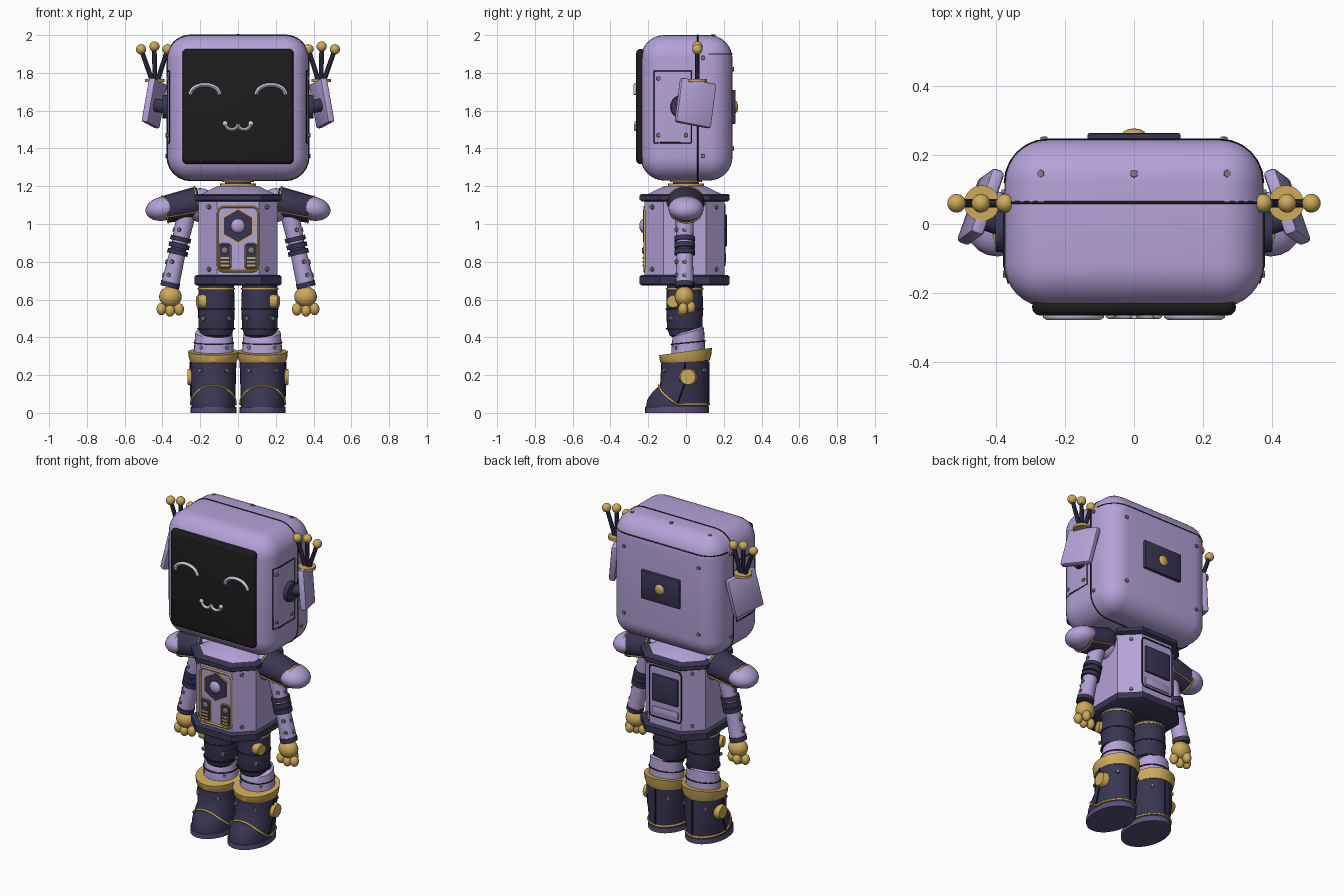
import bpy, bmesh
from math import sin, cos, pi, radians, sqrt
from mathutils import Vector, Matrix, Euler

cube = bpy.data.objects.get("Cube")
if cube:
    bpy.data.objects.remove(cube)


def material(name, *rgb):
    m = bpy.data.materials.new(name)
    m.use_nodes = True
    m.diffuse_color = (*rgb, 1)
    bsdf = m.node_tree.nodes["Principled BSDF"]
    bsdf.inputs["Base Color"].default_value = (*rgb, 1)
    bsdf.inputs["Roughness"].default_value = 0.6
    return m


lavender = material("lavender", .46, .36, .69)
navy = material("navy", .04, .036, .085)
gold = material("gold", .62, .4, .1)
black = material("black", .012, .012, .012)
pale = material("pale", .66, .58, .74)
grey = material("grey", .2, .2, .2)
sole_purple = material("sole purple", .1, .08, .2)


# ---------- helpers ----------
def finish(name, bm, mat, pair=False, angle=35):
    """Turn a bmesh into an object, and its mirror image when paired."""
    for side in ((1, -1) if pair else (1,)):
        if side < 0:
            bm.transform(Matrix.Scale(-1, 4, Vector((1, 0, 0))))
        bmesh.ops.recalc_face_normals(bm, faces=bm.faces)
        mesh = bpy.data.meshes.new(name)
        bm.to_mesh(mesh)
        mesh.materials.clear()
        mesh.materials.append(mat)
        mesh.shade_smooth()
        mesh.set_sharp_from_angle(angle=radians(angle))
        label = ("left_" if side > 0 else "right_") + name if pair else name
        bpy.context.collection.objects.link(bpy.data.objects.new(label, mesh))
    bm.free()


def box(name, center, size, mat, bevel=0.0, steps=2, rot=(0, 0, 0), pair=False):
    bm = bmesh.new()
    bmesh.ops.create_cube(bm, size=1, matrix=Matrix.Diagonal((*size, 1)))
    if bevel:
        bmesh.ops.bevel(bm, geom=bm.edges[:], offset=bevel, segments=steps, profile=0.5, affect='EDGES')
    bm.transform(Matrix.Translation(center) @ Euler(rot).to_matrix().to_4x4())
    finish(name, bm, mat, pair)


def rod(name, start, end, r0, r1, mat, pair=False, sides=20):
    start, end = Vector(start), Vector(end)
    bm = bmesh.new()
    turn = (end - start).to_track_quat('Z', 'Y').to_matrix().to_4x4()
    bmesh.ops.create_cone(bm, cap_ends=True, segments=sides, radius1=r0, radius2=r1,
                          depth=(end - start).length, matrix=Matrix.Translation((start + end) / 2) @ turn)
    finish(name, bm, mat, pair)


def ball(name, center, size, mat, pair=False, rot=(0, 0, 0)):
    bm = bmesh.new()
    bmesh.ops.create_uvsphere(bm, u_segments=20, v_segments=12, radius=1)
    bm.transform(Matrix.LocRotScale(Vector(center), Euler(rot), Vector(size)))
    finish(name, bm, mat, pair)


def skin(name, rings, mat, pair=False, angle=35):
    """Join rings of points into a capped solid."""
    bm = bmesh.new()
    loops = [[bm.verts.new(p) for p in ring] for ring in rings]
    n = len(loops[0])
    for low, high in zip(loops, loops[1:]):
        for i in range(n):
            j = (i + 1) % n
            bm.faces.new((low[i], low[j], high[j], high[i]))
    bm.faces.new(loops[0])
    bm.faces.new(loops[-1])
    finish(name, bm, mat, pair, angle)


def tube(name, points, radius, mat, closed=False, pair=False):
    curve = bpy.data.curves.new(name, 'CURVE')
    curve.dimensions = '3D'
    curve.bevel_depth, curve.bevel_resolution, curve.use_fill_caps = radius, 1, True
    spline = curve.splines.new('POLY')
    spline.points.add(len(points) - 1)
    for p, co in zip(spline.points, points):
        p.co = (*co, 1)
    spline.use_cyclic_u = closed
    temp = bpy.data.objects.new(name, curve)
    bpy.context.collection.objects.link(temp)
    graph = bpy.context.evaluated_depsgraph_get()
    mesh = bpy.data.meshes.new_from_object(temp.evaluated_get(graph))
    bm = bmesh.new()
    bm.from_mesh(mesh)
    bpy.data.objects.remove(temp)
    bpy.data.meshes.remove(mesh)
    finish(name, bm, mat, pair, 60)


def ellipse(cx, cy, z, rx, ry, slope=0.0, n=28):
    turns = [2 * pi * i / n for i in range(n)]
    return [(cx + rx * sin(a), cy - ry * cos(a), z - slope * ry * cos(a)) for a in turns]


def round_rect(w, h, r, steps=6):
    pts = []
    for k, (sx, sy) in enumerate(((1, 1), (-1, 1), (-1, -1), (1, -1))):
        for i in range(steps + 1):
            a = (k + i / steps) * pi / 2
            pts.append((sx * (w - r) + r * cos(a), sy * (h - r) + r * sin(a)))
    return pts


def octagon(hx, hy, cut, z):
    corners = [(hx, hy - cut), (hx - cut, hy)]
    half = corners + [(-x, y) for x, y in reversed(corners)]
    return [(x, y - .007, z) for x, y in half + [(-x, -y) for x, y in half]]


def bolt(name, place, normal, pair=True):
    place, normal = Vector(place), Vector(normal).normalized()
    rod(name, place - normal * .01, place + normal * .008, .014, .011, grey, pair, 6)


# ---------- head ----------
R = .125
box("head", (0, .003, 1.615), (.75, .486, .77), lavender, R, 8)
box("face_screen", (0, -.24, 1.622), (.59, .05, .61), black, .024, 3)
skin("screen_bezel", [[(x, y, 1.622 + z) for x, z in round_rect(.293, .303, .05)] for y in (-.2, -.25)], black)
tube("head_seam", [(x, .062, 1.615 + z) for x, z in round_rect(.375, .385, R)], .004, black, True)
tube("crown_seam", [(x, y, 1.9) for x, y in round_rect(.373, .243, R) if y > .06][:14], .004, black)


def head_side(y):
    over = max(0, abs(y - .003) - .118)
    return .25 + sqrt(R * R - over * over)


rect = [(-.17, 1.43), (-.12, 1.43), (.03, 1.43), (.03, 1.81), (-.12, 1.81), (-.17, 1.81)]
tube("head_panel_seam", [(head_side(y), y, z) for y, z in rect], .004, black, True, True)
for y, z in ((-.145, 1.77), (-.145, 1.47), (.0, 1.47), (.09, 1.88), (.09, 1.36)):
    bolt("head_side_bolt", (head_side(y), y, z), (1, 0, 0))
for z in (1.82, 1.4):
    bolt("head_back_bolt", (.26, .245, z), (.1, 1, 0))
bolt("head_top_bolt", (.27, .145, 1.99), (.2, .1, 1))
bolt("head_top_middle_bolt", (0, .145, 1.996), (0, .1, 1), False)
box("head_back_plate", (0, .25, 1.62), (.27, .025, .18), navy, .006)
ball("head_back_knob", (0, .262, 1.62), (.032, .014, .032), gold)

# face
arc = [pi * i / 12 for i in range(13)]
tube("eye", [(.175 + .078 * cos(a), -.265, 1.685 + .052 * sin(a)) for a in arc], .012, pale, pair=True)
tube("mouth", [(.033 + .033 * cos(a), -.265, 1.53 - .03 * sin(a)) for a in arc], .01, pale, pair=True)
ball("mouth_corner", (.068, -.265, 1.532), (.014, .01, .014), pale, True)

# ears and antennae
rod("ear_hub", (.36, -.02, 1.62), (.4, -.02, 1.62), .065, .06, navy, True)
rod("ear_axle", (.38, .0, 1.62), (.44, .02, 1.63), .035, .035, navy, True)
box("ear_paddle", (.443, .05, 1.64), (.04, .2, .24), lavender, .012, 2, (-.18, -.12, .36), True)
rod("antenna_base", (.44, .06, 1.752), (.44, .06, 1.768), .052, .052, gold, True)
for lean in (-1, 0, 1):
    tip = (.443 + .07 * lean, .06, 1.94 - .015 * abs(lean))
    rod("antenna", (.44 + .015 * lean, .06, 1.76), tip, .013, .012, navy, True, 10)
    ball("antenna_ball", tip, (.027, .027, .027), gold, True)

# ---------- neck and torso ----------
rod("neck", (0, 0, 1.16), (0, 0, 1.25), .07, .07, navy)
rod("neck_collar", (0, 0, 1.2), (0, 0, 1.215), .095, .095, gold)
rod("neck_ring", (0, 0, 1.222), (0, 0, 1.245), .085, .085, gold)
skin("torso", [octagon(.21, .212, .1, z) for z in (.7, 1.15)], lavender)
skin("torso_top", [octagon(.21, .212, .1, 1.15), octagon(.11, .11, .05, 1.2)], lavender)
for name, low, high in (("waist_rim", .675, .73), ("chest_rim", 1.12, 1.16)):
    skin(name, [octagon(hx, hx + .008, .105, z) for hx, z in
                ((.22, low), (.23, low + .008), (.23, high - .008), (.22, high))], navy)
for z in (.76, 1.09):
    bolt("torso_bolt", (.155, -.18, z), (1, -1, 0))
    bolt("torso_back_bolt", (.155, .16, z), (1, 1, 0))

# chest instrument panel
tube("chest_frame", [(x, -.219, .92 + z) for x, z in round_rect(.108, .17, .03)], .007, gold, True)
for name, size, depth, mat in (("hexagon_trim", .094, -.222, gold), ("hexagon", .086, -.228, navy)):
    skin(name, [[(size * sin(k * pi / 3), y, .99 + size * cos(k * pi / 3)) for k in range(6)]
                for y in (-.2, depth)], mat)
ball("chest_light", (0, -.225, .99), (.038, .022, .038), lavender)
box("gauge_panel", (.07, -.22, .828), (.056, .012, .125), navy, .003, pair=True)
tube("gauge_trim", [(.07 + x, -.222, .828 + z) for x, z in round_rect(.033, .068, .02)], .004, gold, True, True)
ball("gauge", (.07, -.226, .86), (.018, .008, .018), grey, True)
for z in (.78, .8, .82):
    box("gauge_stripe", (.07, -.226, z), (.045, .008, .009), gold, pair=True)

# back hatch
tube("hatch_seam", [(x, .206, .94 + z) for x, z in round_rect(.11, .16, .02)], .004, black, True)
box("back_hatch", (0, .207, .965), (.18, .02, .17), navy, .006)
box("back_pocket", (0, .206, .82), (.18, .012, .05), lavender, .005)

# ---------- shoulders and arms ----------
ball("shoulder_joint", (.2, 0, 1.1), (.085, .09, .09), lavender, True)


def pad_ring(t, grow=0.0):
    cx, cz = .2 + .19 * t, 1.118 - .042 * t
    r = .082 - .012 * t + grow
    n = 20
    return [(cx + .25 * r * cos(k * 2 * pi / n), r * 1.22 * sin(k * 2 * pi / n),
             cz + r * cos(k * 2 * pi / n)) for k in range(n)]


skin("shoulder_pad", [pad_ring(0, -.008), pad_ring(.12), pad_ring(.5), pad_ring(1)], navy, True)
ball("shoulder_tip", (.395, 0, 1.082), (.096, .094, .064), lavender, True, (0, .2, 0))
tube("shoulder_trim", pad_ring(.98), .005, gold, True, True)
tube("shoulder_inner_trim", pad_ring(.06), .005, gold, True, True)
for k in (7, 13):
    tube("shoulder_line", [pad_ring(t, .002)[k] for t in (.05, .5, .98)], .005, gold, pair=True)


def arm_point(z):
    return (.285 + .23 * (1.0 - z), -.007, z)


rod("upper_arm", arm_point(1.06), arm_point(.9), .05, .044, lavender, True)
rod("elbow", arm_point(.925), arm_point(.84), .042, .042, navy, True)
for z in (.92, .885, .85):
    rod("elbow_ring", arm_point(z + .012), arm_point(z - .012), .055, .055, navy, True)
rod("forearm", arm_point(.845), arm_point(.69), .043, .048, lavender, True)
rod("wrist_cuff", arm_point(.692), arm_point(.665), .051, .051, navy, True)
for z in (.97, .8, .73):
    x, y, z = arm_point(z)
    bolt("arm_bolt", (x + .02, y - .042, z), (.4, -1, 0))
    bolt("arm_outer_bolt", (x + .045, y, z), (1, 0, .2))
ball("palm", (.358, -.008, .615), (.06, .052, .055), gold, True)
for x, y, z in ((.312, -.015, .548), (.36, -.02, .542), (.405, -.015, .55), (.375, .025, .56)):
    ball("finger", (x, y, z), (.026, .026, .033), gold, True)

# ---------- legs ----------
skin("thigh", [ellipse(.115, -.007, z, r, r) for z, r in
               ((.69, .094), (.56, .097), (.45, .094), (.41, .08), (.39, .05))], navy, True)
for name, z, mat in (("thigh_trim", .658, gold), ("thigh_seam", .55, black), ("knee_seam", .445, black)):
    tube(name, ellipse(.115, -.007, z, .096, .096), .005, mat, True, True)
rod("hip_knob", (.175, -.06, .59), (.215, -.07, .59), .04, .032, gold, True)
skin("shin", [ellipse(.128, .012, z, r, r * .85, s) for z, r, s in
              ((.25, .11, 0), (.37, .103, .1), (.425, .098, .3), (.435, .085, .3))], lavender, True)
tube("shin_seam", ellipse(.128, .012, .372, .104, .089, .1), .004, black, True, True)
for x in (.06, .195):
    bolt("shin_bolt", (x, -.05, .345), ((x - .128) * 8, -1, 0))
    bolt("thigh_bolt", (x - .012, -.083, .5), ((x - .128) * 8, -1, 0))

# boots: height, front edge, half width
LAST = ((.03, -.212, .115), (.07, -.205, .117), (.11, -.178, .117), (.15, -.137, .118), (.28, -.13, .122))


def boot_ring(z, grow=0.0):
    for (z0, f0, w0), (z1, f1, w1) in zip(LAST, LAST[1:]):
        if z <= z1:
            break
    t = (z - z0) / (z1 - z0)
    front, back = f0 + (f1 - f0) * t, .12
    return (.13, (front + back) / 2, z, w0 + (w1 - w0) * t + grow, (back - front) / 2 + grow)


def boot_point(a, z):
    cx, cy, z, rx, ry = boot_ring(z, .002)
    return (cx + rx * sin(a), cy - ry * cos(a), z)


skin("boot", [ellipse(*boot_ring(row[0])) for row in LAST], navy, True, 50)
skin("sole", [ellipse(.13, -.048, z, .122, .17) for z in (0, .03)], sole_purple, True)
skin("boot_cuff", [ellipse(.13, -.002, z, r, r + .006, s) for z, r, s in
                   ((.27, .122, .06), (.29, .13, .14), (.325, .134, .14), (.325, .11, .14))], gold, True)
around = [2 * pi * i / 36 for i in range(36)]
tube("toe_trim", [boot_point(a, .045 + .1 * max(0, cos(a))) for a in around], .006, gold, True, True)
for a in (pi / 2, pi):
    tube("boot_seam", [boot_point(a, z) for z in (.05, .15, .27)], .004, black, pair=True)
rod("boot_knob", (.235, .01, .19), (.268, .01, .19), .05, .04, gold, True)
for a in (-.6, .6, 2.5, -2.5):
    bolt("boot_bolt", boot_point(a, .225), (sin(a), -cos(a), 0))
